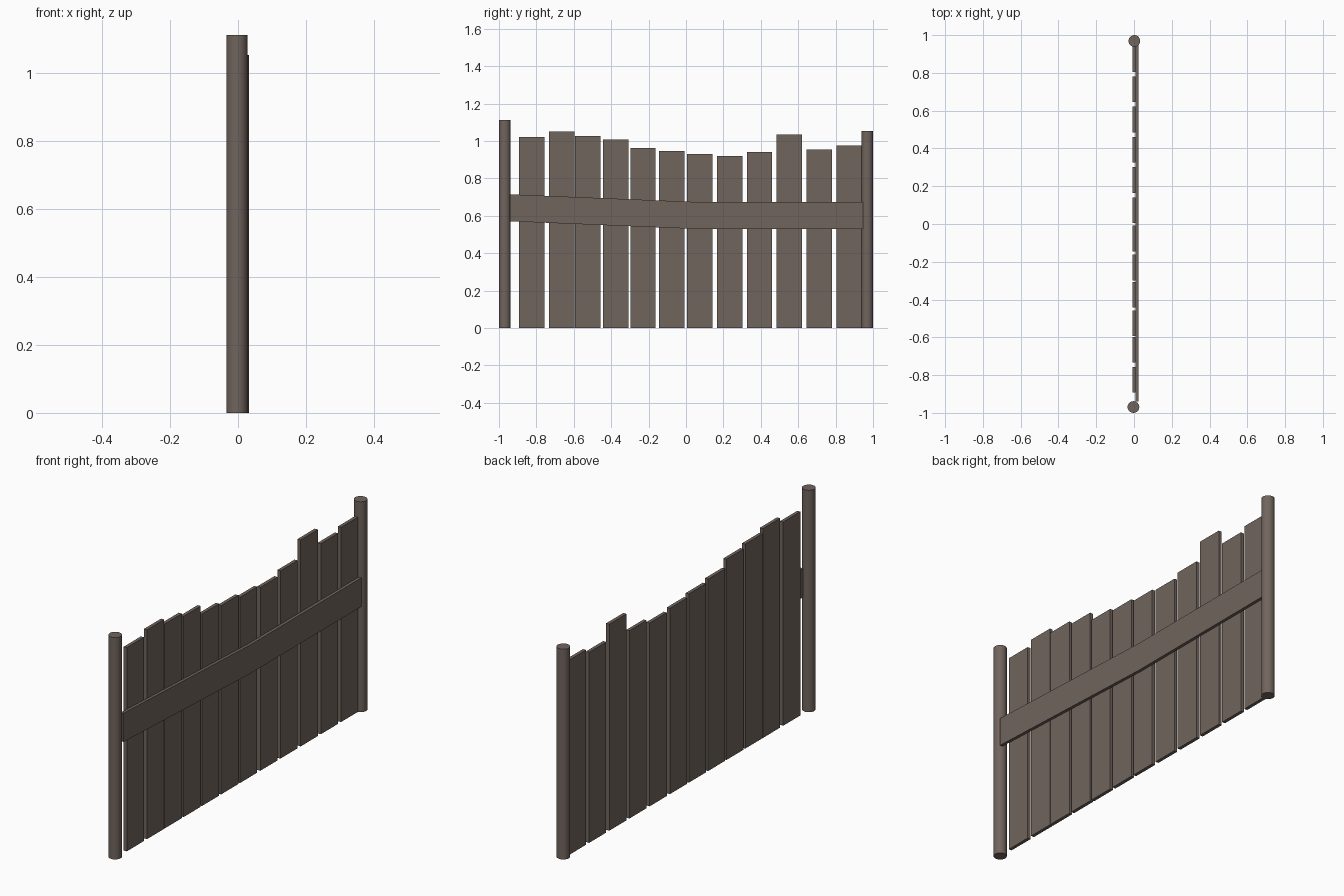
import bpy, bmesh, math

if "Cube" in bpy.data.objects:
    bpy.data.objects.remove(bpy.data.objects["Cube"])

wood = bpy.data.materials.new("weathered_brown_wood")
wood.diffuse_color = (0.165, 0.128, 0.110, 1)
wood.use_nodes = True
wood.node_tree.nodes["Principled BSDF"].inputs["Base Color"].default_value = wood.diffuse_color


def finish(name, bm):
    bmesh.ops.recalc_face_normals(bm, faces=bm.faces)
    mesh = bpy.data.meshes.new(name)
    bm.to_mesh(mesh)
    bm.free()
    mesh.materials.append(wood)
    obj = bpy.data.objects.new(name, mesh)
    bpy.context.collection.objects.link(obj)
    return obj


def board(name, outline, x0, x1):
    """Extrude a (y, z) outline from x0 to x1."""
    bm = bmesh.new()
    face = bm.faces.new([bm.verts.new((x0, y, z)) for y, z in outline])
    new = bmesh.ops.extrude_face_region(bm, geom=[face])["geom"]
    verts = [v for v in new if isinstance(v, bmesh.types.BMVert)]
    bmesh.ops.translate(bm, verts=verts, vec=(x1 - x0, 0, 0))
    return finish(name, bm)


def post(name, x, y, height, r=0.031):
    bpy.ops.mesh.primitive_cylinder_add(vertices=24, radius=r, depth=height,
                                        location=(x, y, height / 2))
    obj = bpy.context.object
    obj.name = name
    obj.data.materials.append(wood)
    bpy.ops.object.shade_smooth_by_angle(angle=math.radians(40))


# Round end posts
post("front_post", -0.003, -0.969, 1.113)
post("back_post", 0.002, 0.969, 1.055)

# Upright planks: (centre y, height)
planks = [(-0.825, 1.022), (-0.665, 1.05), (-0.525, 1.026), (-0.375, 1.007),
          (-0.23, 0.963), (-0.077, 0.947), (0.073, 0.932), (0.233, 0.92),
          (0.393, 0.942), (0.553, 1.036), (0.713, 0.956), (0.873, 0.977)]
w = 0.068
for i, (y, h) in enumerate(planks):
    board(f"plank_{i + 1}", [(y - w, 0), (y + w, 0), (y + w, h), (y - w, h)],
          -0.009, 0.008)

# Sagging cross rail
top = [(-0.94, 0.715), (0.06, 0.674), (0.946, 0.674)]
rail = top + [(y, z - 0.144) for y, z in reversed(top)]
board("cross_rail", rail, 0.008, 0.023)
